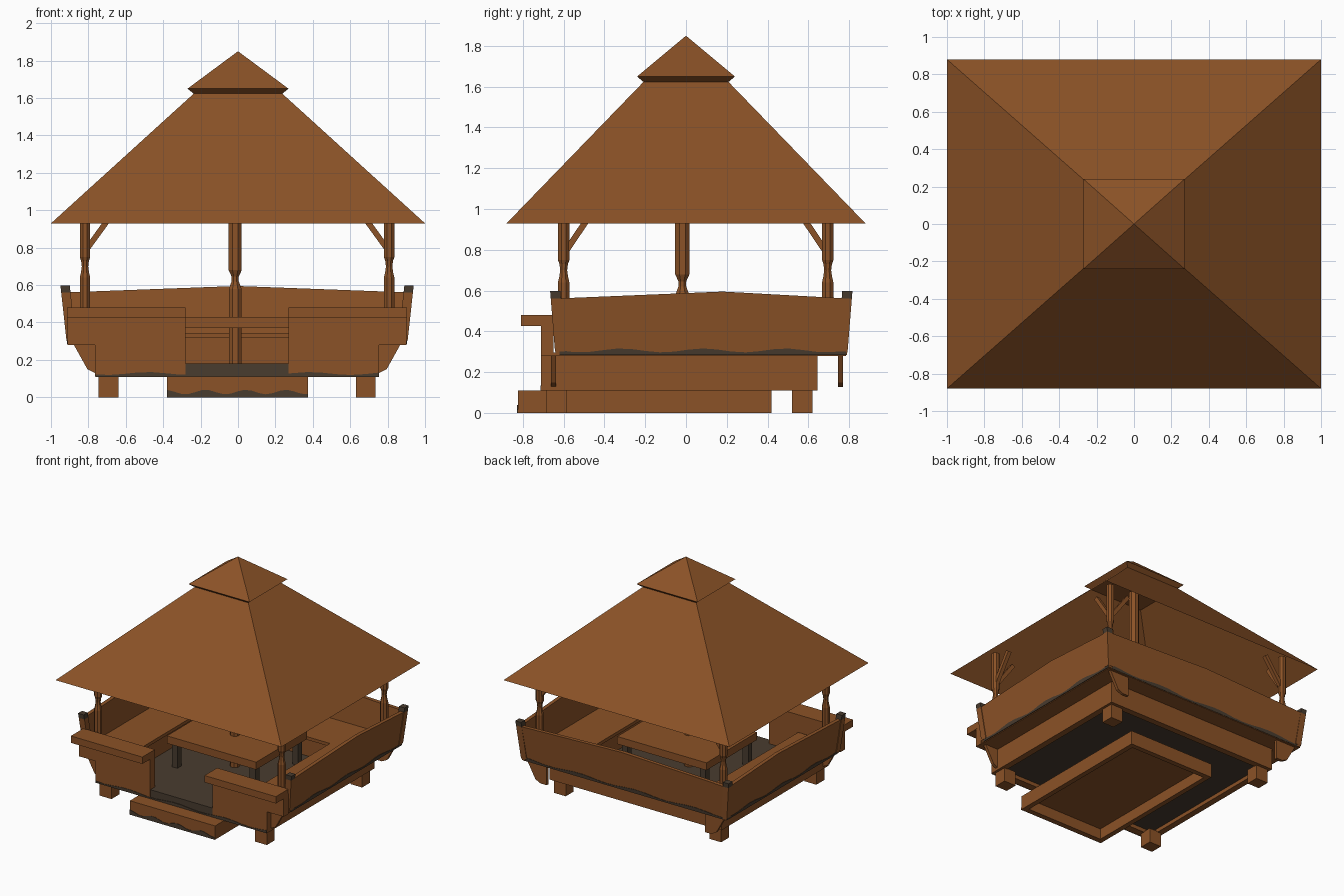
import bpy, bmesh, math
from mathutils import Vector

if "Cube" in bpy.data.objects:
    bpy.data.objects.remove(bpy.data.objects["Cube"])

OFF = -0.005  # body sits slightly left of the roof centre


def material(name, rgb):
    m = bpy.data.materials.new(name)
    m.diffuse_color = (*rgb, 1)
    m.use_nodes = True
    m.node_tree.nodes["Principled BSDF"].inputs["Base Color"].default_value = m.diffuse_color
    return m


BROWN = material("warm brown wood", (0.26, 0.085, 0.02))
GREY = material("dark weathered wood", (0.066, 0.045, 0.028))


def mesh(name, verts, faces, mat=BROWN, fix=True):
    me = bpy.data.meshes.new(name)
    me.from_pydata(verts, [], faces)
    if fix:
        bm = bmesh.new()
        bm.from_mesh(me)
        bmesh.ops.recalc_face_normals(bm, faces=bm.faces)
        bm.to_mesh(me)
        bm.free()
    me.materials.append(mat)
    ob = bpy.data.objects.new(name, me)
    bpy.context.collection.objects.link(ob)
    return ob


def loft(name, rings, mat=BROWN, caps=True):
    """Join rings of equal point count; close the ends if wanted."""
    n = len(rings[0])
    verts = [p for r in rings for p in r]
    faces = [(k * n + i, k * n + (i + 1) % n, (k + 1) * n + (i + 1) % n, (k + 1) * n + i)
             for k in range(len(rings) - 1) for i in range(n)]
    if caps:
        faces += [tuple(range(n)), tuple(range(len(verts) - n, len(verts)))]
    return mesh(name, verts, faces, mat)


def box(name, x0, x1, y0, y1, z0, z1, mat=BROWN):
    ring = lambda z: [(x + OFF, y, z) for x, y in ((x0, y0), (x1, y0), (x1, y1), (x0, y1))]
    return loft(name, [ring(z0), ring(z1)], mat)


def panel(name, outline, place, t0, t1, mat=BROWN):
    """Flat outline (a, z) placed in space by place(a, z, depth)."""
    return loft(name, [[place(a, z, t) for a, z in outline] for t in (t0, t1)], mat)


def turned_post(name, x, y, profile, sides=8):
    rings = [[(x + OFF + r * math.cos((i + .5) * math.tau / sides) / math.cos(math.pi / sides),
               y + r * math.sin((i + .5) * math.tau / sides) / math.cos(math.pi / sides), z)
              for i in range(sides)] for z, r in profile]
    return loft(name, rings)


def beam(name, a, b, w):
    a, b = Vector(a), Vector(b)
    d = (b - a).normalized()
    s = d.cross(Vector((0, 0, 1))).normalized() * w / 2
    u = d.cross(s)
    return loft(name, [[tuple(p + s * i + u * j) for i, j in ((-1, -1), (1, -1), (1, 1), (-1, 1))]
                       for p in (a, b)])


def wavy(a0, a1, z0, h, n=20):
    """Outline of a stain strip with an uneven upper edge."""
    top = [(a1 + (a0 - a1) * i / n, z0 + h * (0.7 + 0.3 * math.sin(i * 1.1 + a0 * 5)))
           for i in range(n + 1)]
    return [(a0, z0), (a1, z0)] + top


# Roof: open pyramid shell with a small cap
def rect(hx, hy, z):
    return [(-hx, -hy, z), (hx, -hy, z), (hx, hy, z), (-hx, hy, z)]


loft("main_roof", [rect(1, .88, .93), rect(.235, .207, 1.625)], caps=False)
cap = rect(.235, .207, 1.622) + rect(.27, .24, 1.65) + [(0, 0, 1.85)]
mesh("roof_cap", cap, [(0, 1, 2, 3)] + [(i, (i + 1) % 4, 4 + (i + 1) % 4, 4 + i) for i in range(4)]
     + [(4 + i, 4 + (i + 1) % 4, 8) for i in range(4)])

# Posts and braces
CORNER = [(.28, .028), (.64, .028), (.67, .021), (.70, .017), (.73, .021), (.75, .028), (1.04, .028)]
CENTRE = [(.18, .034), (.58, .034), (.62, .019), (.645, .019), (.68, .035), (1.6, .035)]
turned_post("centre_post", -.01, -.018, CENTRE)
for s in (-1, 1):
    for y, inward in ((-.6, 1), (.695, -1)):
        x = s * .813
        turned_post("corner_post", x, y, CORNER)
        beam("post_brace", (x + OFF - s * .015, y, .80), (x + OFF - s * .16, y, 1.0), .03)
        beam("post_brace", (x + OFF, y + inward * .015, .80), (x + OFF, y + inward * .15, 1.0), .03)

# Leaning side walls with corner stubs, brackets, and stains
lean = lambda z: (z - .285) * .11
for s in (-1, 1):
    side = lambda a, z, t: (s * (.905 + lean(z) - t) + OFF, a, z)
    panel("side_wall", [(-.64, .285), (.79, .285), (.812, .56), (.18, .595), (-.662, .56)], side, 0, .03)
    panel("wall_stain", wavy(-.62, .785, .284, .032), side, -.003, .001, GREY)
    for y0, y1, k in ((-.665, -.615, -1), (.765, .815, 1)):
        for nm, z0, z1, m in (("corner_stub", .30, .56, BROWN), ("corner_stub_top", .56, .597, GREY)):
            ring = lambda z: [(s * (.91 + lean(z) - d) + OFF, y + k * (z - .58) * .08, z)
                              for d, y in ((0, y0), (.05, y0), (.05, y1), (0, y1))]
            loft(nm, [ring(z0), ring(z1)], m)
    for y in (-.65, .757):
        panel("wall_bracket", [(s * .70, .285), (s * .875, .285), (s * .80, .15), (s * .755, .128), (s * .70, .128)],
              lambda a, z, t: (a + OFF, y + t, z), -.012, .012)
    # Overhang, base side and feet
    box("side_overhang", *sorted((s * .72, s * .90)), -.70, .785, .28, .295)
    box("base_side", *sorted((s * .71, s * .76)), -.71, .645, .11, .285)
    for y in (-.635, .57):
        box("foot", *sorted((s * .635, s * .74)), y - .05, y + .05, 0, .115)
    # Front panel with counter
    pts = [(.275, .11), (.76, .11), (.76, .28), (.907, .28), (.907, .43), (.275, .43)]
    panel("front_panel", [(s * a, z) for a, z in pts], lambda a, z, t: (a + OFF, -.71 + t, z), 0, .06)
    box("front_counter", *sorted((s * .275, s * .908)), -.81, -.65, .425, .48)
    # Side bench
    box("side_bench_seat", *sorted((s * .54, s * .89)), -.64, .40, .32, .345)
    box("side_bench_front", *sorted((s * .56, s * .59)), -.64, .42, .18, .32)

# Back wall, base and bench
back = lambda a, z, t: (a + OFF, .785 + (z - .285) * .1 - t, z)
panel("back_wall", [(-.905, .285), (.905, .285), (.936, .56), (0, .595), (-.936, .56)], back, 0, .03)
panel("wall_stain", wavy(-.89, .89, .284, .03), back, -.003, .001, GREY)
box("back_overhang", -.9, .9, .60, .785, .28, .295)
box("base_back", -.76, .76, .595, .645, .11, .285)
box("back_bench_seat", -.89, .89, .40, .78, .32, .345)
box("back_bench_front", -.56, .56, .42, .45, .18, .32)

# Floor, sill and front stain
box("floor", -.74, .74, -.66, .63, .14, .18, GREY)
box("door_sill", -.275, .275, -.708, -.655, .11, .18, GREY)
panel("front_stain", wavy(-.758, .758, .109, .026), lambda a, z, t: (a + OFF, -.713 + t, z), 0, .005, GREY)

# Entrance step: box open underneath
box("step_top", -.375, .38, -.825, .42, .085, .11)
box("step_front", -.375, .38, -.825, -.785, 0, .09)
box("step_back", -.375, .38, .38, .42, 0, .09)
for x in (-.375, .34):
    box("step_side", x, x + .04, -.80, .40, 0, .09)
panel("step_stain", wavy(-.374, .379, 0, .04), lambda a, z, t: (a + OFF, -.828 + t, z), 0, .005, GREY)

# Table
box("table_top", -.40, .39, -.32, .32, .37, .43)
for x in (-.35, .34):
    for y in (-.27, .27):
        box("table_leg", x - .025, x + .025, y - .025, y + .025, .18, .37, GREY)
